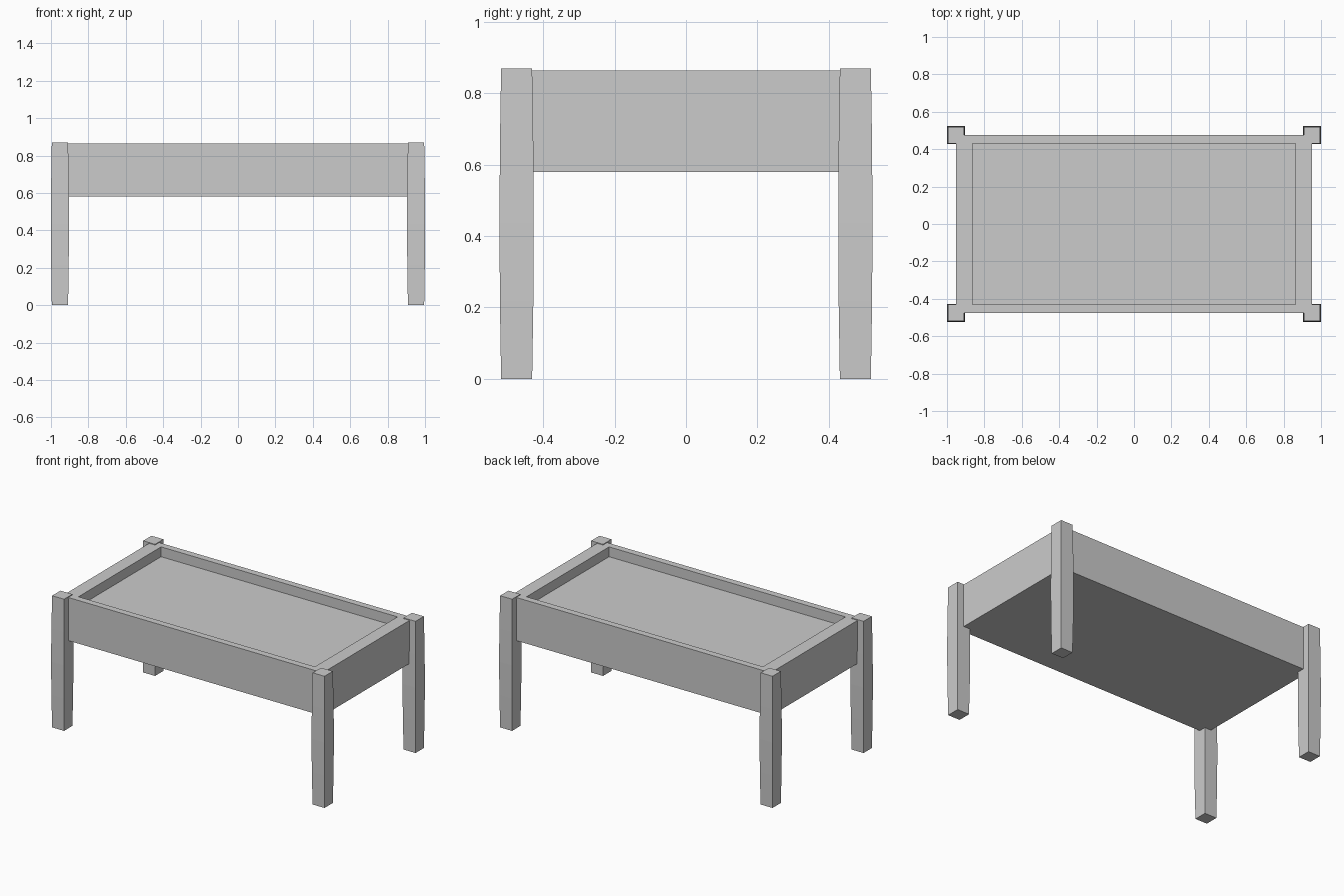
import bpy, bmesh

if "Cube" in bpy.data.objects:
    bpy.data.objects.remove(bpy.data.objects["Cube"])

TOP = 0.87                    # leg height
LEG_X, LEG_Y = 0.952, 0.475   # leg centres, also the outer faces of the tray


def new_object(name, bm):
    bmesh.ops.recalc_face_normals(bm, faces=bm.faces)
    mesh = bpy.data.meshes.new(name)
    bm.to_mesh(mesh)
    bm.free()
    obj = bpy.data.objects.new(name, mesh)
    bpy.context.collection.objects.link(obj)
    return obj


def rectangle(bm, hx, hy, z, cx=0, cy=0):
    return [bm.verts.new((cx + sx * hx, cy + sy * hy, z))
            for sx, sy in ((-1, -1), (1, -1), (1, 1), (-1, 1))]


def lofted(name, sections, cx=0, cy=0):
    """Closed solid skinned through (half_x, half_y, z) rectangles."""
    bm = bmesh.new()
    rings = [rectangle(bm, hx, hy, z, cx, cy) for hx, hy, z in sections]
    for a, b in zip(rings, rings[1:]):
        for i in range(4):
            j = (i + 1) % 4
            bm.faces.new((a[i], a[j], b[j], b[i]))
    bm.faces.new(rings[0])
    bm.faces.new(rings[-1])
    return new_object(name, bm)


# Deep table body: outer walls, flat rim and a shallow recessed top
lofted("table_body", [
    (LEG_X, LEG_Y, 0.58),
    (LEG_X, LEG_Y, 0.865),
    (0.864, 0.431, 0.865),
    (0.864, 0.431, 0.80),
])

# Square legs with a slight swelling at mid height
steps = 4
profile = []
for i in range(steps + 1):
    t = i / steps
    half = 0.0435 + 0.0045 * (1 - (2 * t - 1) ** 2)
    profile.append((half, half, t * TOP))

for side, sx in (("left", -1), ("right", 1)):
    for end, sy in (("front", -1), ("back", 1)):
        lofted(f"{end}_{side}_leg", profile, sx * LEG_X, sy * LEG_Y)
